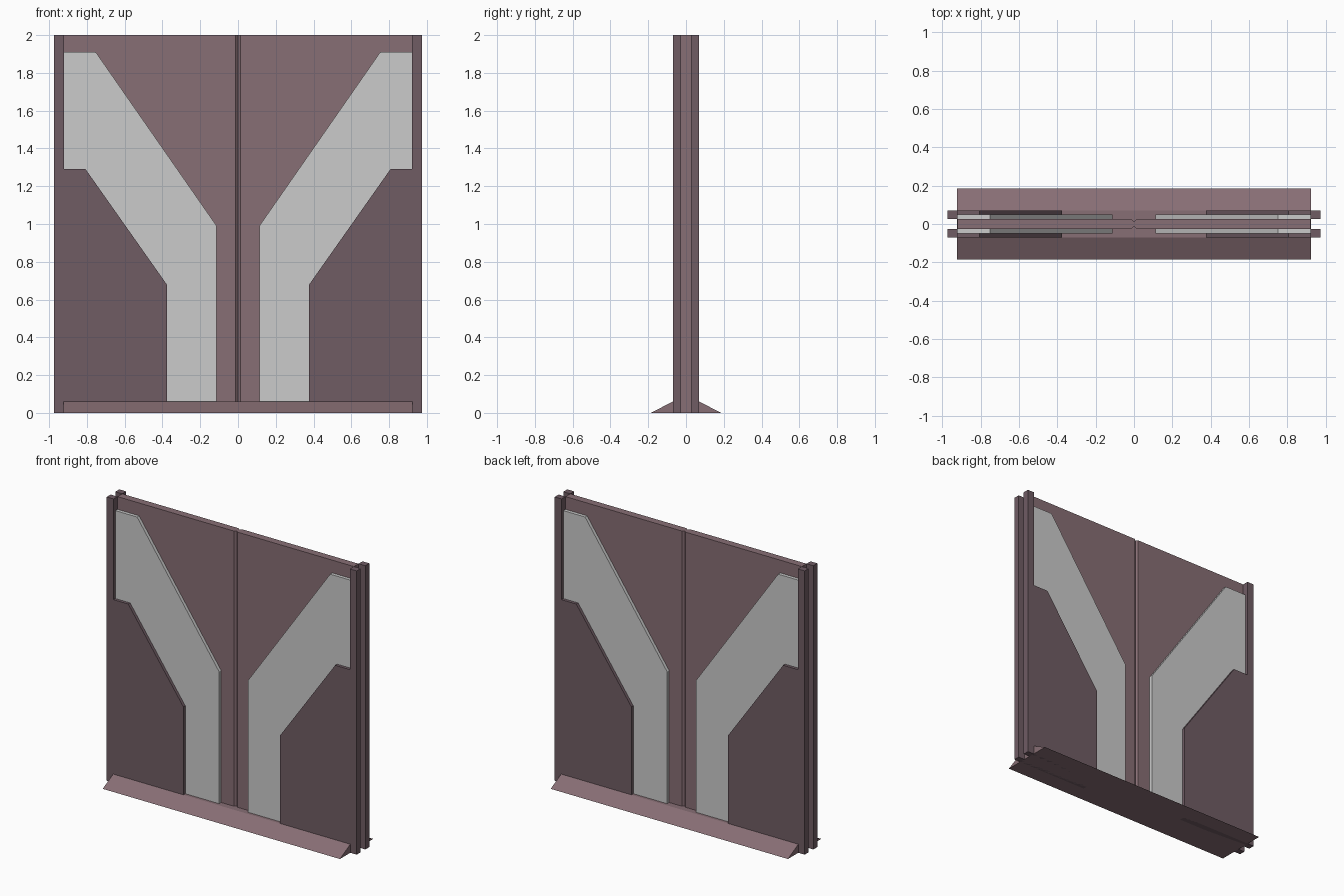
import bpy
import bmesh

if "Cube" in bpy.data.objects:
    bpy.data.objects.remove(bpy.data.objects["Cube"])


def material(name, color):
    m = bpy.data.materials.new(name)
    m.diffuse_color = (*color, 1)
    m.use_nodes = True
    m.node_tree.nodes["Principled BSDF"].inputs["Base Color"].default_value = m.diffuse_color
    return m


WALL = material("wall_mauve", (0.245, 0.157, 0.176))
DARK = material("frame_dark", (0.16, 0.107, 0.127))


def prism(name, points, to_a, to_b, mat=None, mirror=False):
    """Extrude a closed profile between two placements; optionally mirror to all four quarters."""
    bm = bmesh.new()
    a = [bm.verts.new(to_a(*p)) for p in points]
    b = [bm.verts.new(to_b(*p)) for p in points]
    bm.faces.new(a)
    bm.faces.new(b[::-1])
    n = len(points)
    for i in range(n):
        j = (i + 1) % n
        bm.faces.new((a[j], a[i], b[i], b[j]))
    bmesh.ops.recalc_face_normals(bm, faces=bm.faces)
    mesh = bpy.data.meshes.new(name)
    bm.to_mesh(mesh)
    bm.free()
    obj = bpy.data.objects.new(name, mesh)
    bpy.context.collection.objects.link(obj)
    if mat:
        mesh.materials.append(mat)
    if mirror:
        mod = obj.modifiers.new("mirror", 'MIRROR')
        mod.use_axis = (True, True, False)
        mod.use_mirror_merge = False
    return obj


def plate(name, points, y0, y1, mat=None):
    """Front-view (x, z) profile between two depths, repeated left/right and front/back."""
    return prism(name, points, lambda x, z: (x, y0, z), lambda x, z: (x, y1, z), mat, True)


# Core wall: plan profile with a V groove down the middle of each face
W, T, G = 0.922, 0.026, 0.013
plan = [(-W, -T), (-G, -T), (0, -T + G), (G, -T), (W, -T),
        (W, T), (G, T), (0, T - G), (-G, T), (-W, T)]
prism("core_wall", plan, lambda x, y: (x, y, 0), lambda x, y: (x, y, 2.0), WALL)

# Side posts with the flush lower corner panels
plate("post_and_corner_panel",
      [(0.975, 0), (0.975, 2.0), (0.922, 2.0), (0.922, 1.29),
       (0.807, 1.29), (0.377, 0.68), (0.377, 0)], -0.07, -T, DARK)

# Raised grey branching bands
plate("branch_band",
      [(0.922, 1.29), (0.922, 1.91), (0.753, 1.91), (0.113, 0.99),
       (0.113, 0.03), (0.377, 0.03), (0.377, 0.68), (0.807, 1.29)], -0.049, -T)

# Sloped base sill
sill = [(-0.186, 0), (0.186, 0), (0.07, 0.06), (-0.07, 0.06)]
prism("base_sill", sill, lambda y, z: (-0.925, y, z), lambda y, z: (0.925, y, z), WALL)
